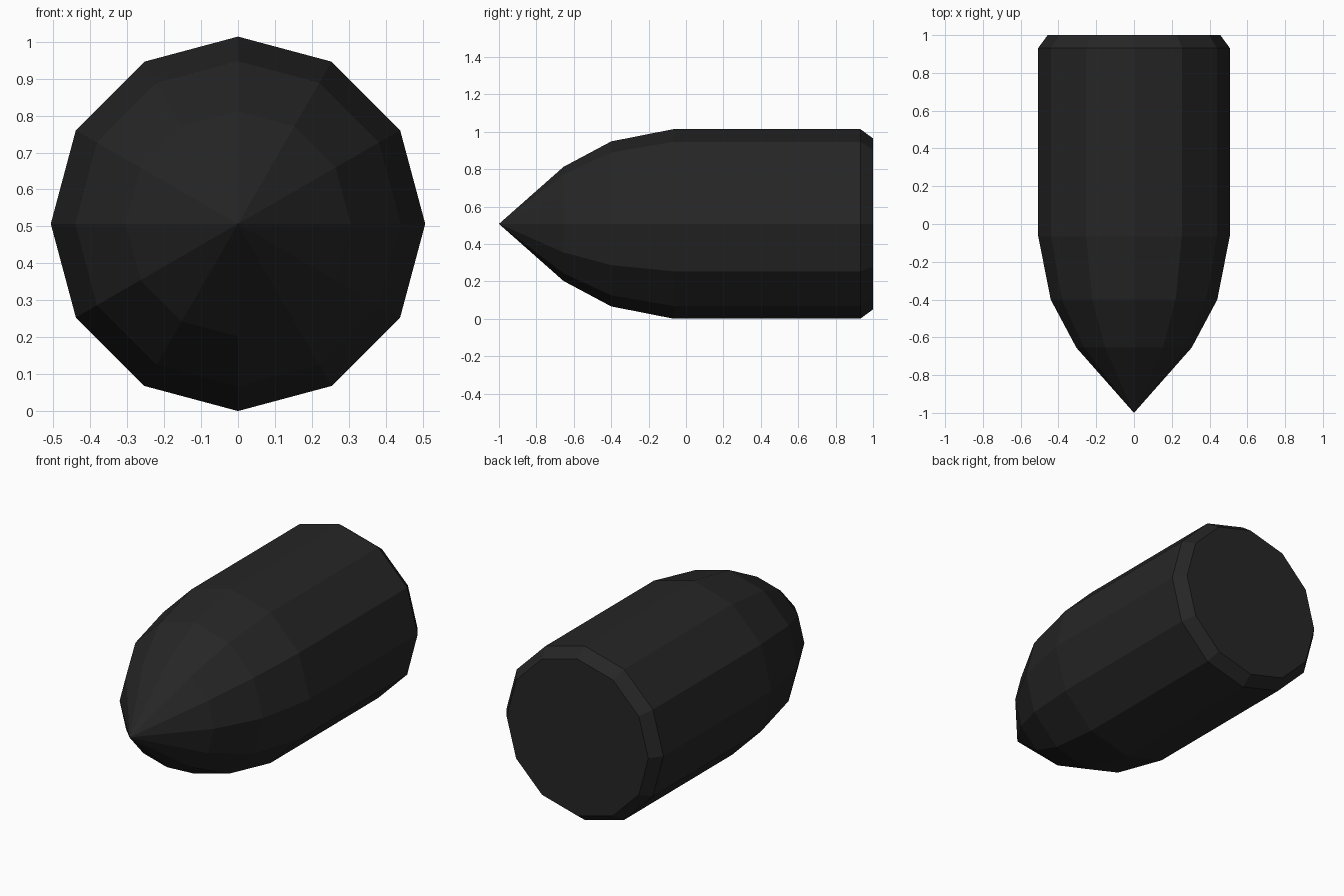
import bpy
import bmesh
from math import sin, cos, tau

cube = bpy.data.objects.get("Cube")
if cube:
    bpy.data.objects.remove(cube, do_unlink=True)

SIDES = 12
RADIUS = 0.507

# Dark casing colour
black = bpy.data.materials.new("matte_black")
black.use_nodes = True
colour = (0.019, 0.019, 0.019, 1)
black.diffuse_color = colour
bsdf = black.node_tree.nodes["Principled BSDF"]
bsdf.inputs["Base Color"].default_value = colour
bsdf.inputs["Roughness"].default_value = 0.8

# Profile from behind the tip to the chamfered base: (y, radius)
profile = [(-0.655, 0.305), (-0.4, 0.441), (-0.065, RADIUS),
           (0.932, RADIUS), (1.0, 0.457)]

bm = bmesh.new()


def ring(y, r):
    angles = [tau * i / SIDES for i in range(SIDES)]
    return [bm.verts.new((r * sin(a), y, RADIUS + r * cos(a))) for a in angles]


rings = [ring(y, r) for y, r in profile]
tip = bm.verts.new((0, -1, RADIUS))

# Pointed nose, side bands and flat base
for i in range(SIDES):
    j = (i + 1) % SIDES
    bm.faces.new((tip, rings[0][i], rings[0][j]))
    for a, b in zip(rings, rings[1:]):
        bm.faces.new((a[i], b[i], b[j], a[j]))
bm.faces.new(rings[-1])
bmesh.ops.recalc_face_normals(bm, faces=bm.faces)

mesh = bpy.data.meshes.new("pointed_slug")
bm.to_mesh(mesh)
bm.free()
mesh.materials.append(black)
slug = bpy.data.objects.new("pointed_slug", mesh)
bpy.context.collection.objects.link(slug)
